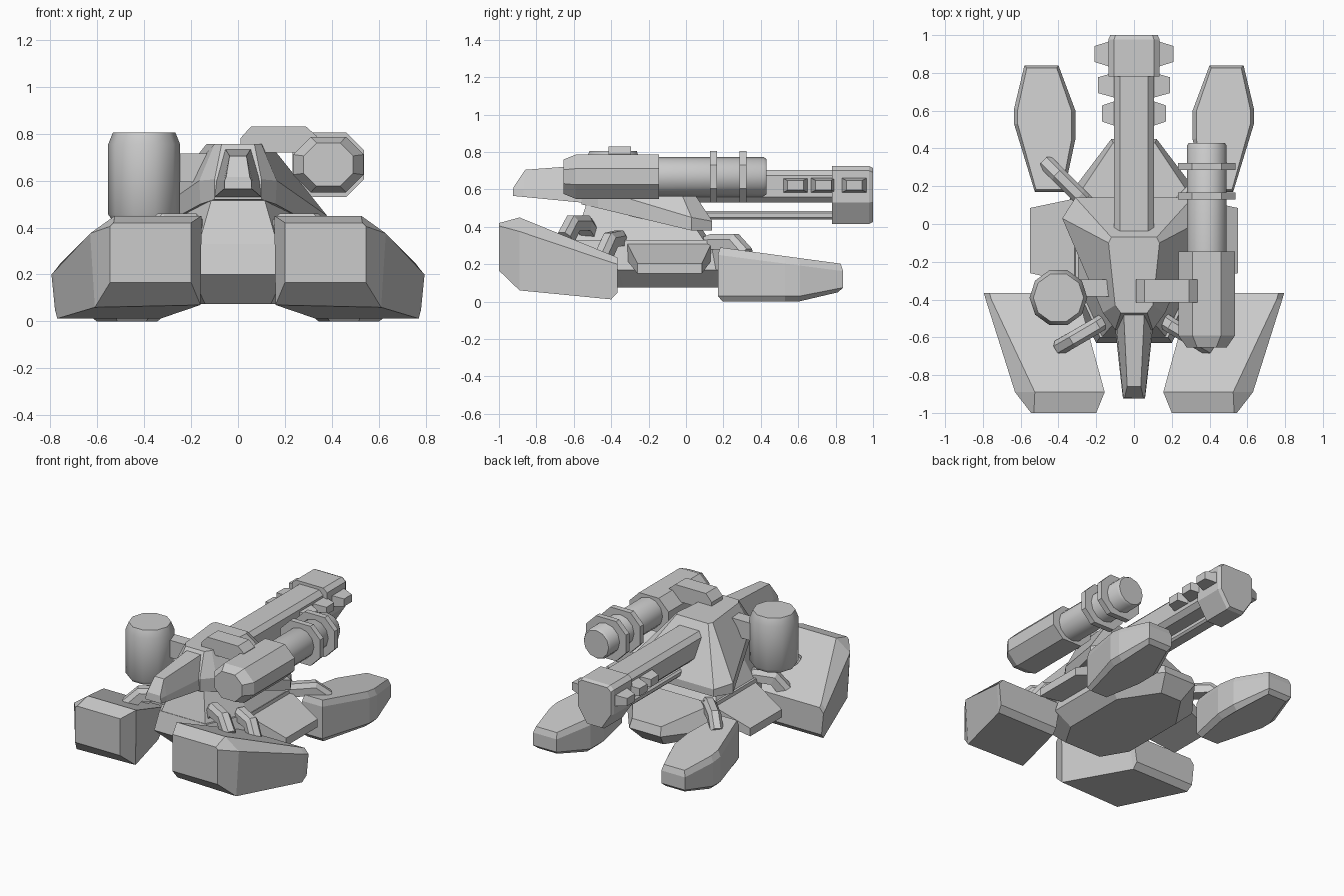
import bpy, bmesh, math
from mathutils import Vector

if "Cube" in bpy.data.objects:
    bpy.data.objects.remove(bpy.data.objects["Cube"])


def loft(name, rings, smooth=False):
    """Skin a list of equal-length closed rings and cap both ends."""
    bm = bmesh.new()
    vs = [[bm.verts.new(p) for p in r] for r in rings]
    n = len(vs[0])
    for a, b in zip(vs, vs[1:]):
        for i in range(n):
            j = (i + 1) % n
            bm.faces.new((a[i], a[j], b[j], b[i]))
    bm.faces.new(vs[0])
    bm.faces.new(vs[-1])
    bmesh.ops.recalc_face_normals(bm, faces=bm.faces)
    me = bpy.data.meshes.new(name)
    bm.to_mesh(me)
    bm.free()
    if smooth:
        me.shade_smooth()
        me.set_sharp_from_angle(angle=math.radians(40))
    ob = bpy.data.objects.new(name, me)
    bpy.context.collection.objects.link(ob)
    return ob


def pair(name, rings):
    for side, s in (("right", 1), ("left", -1)):
        loft(f"{name}_{side}", [[(s * x, y, z) for x, y, z in r] for r in rings])


def sym(half):
    """Complete a half ring across x = 0."""
    return half + [(-x, y, z) for x, y, z in reversed(half)]


def octa(y, cx, cz, w, h, c):
    """Chamfered rectangle across the y axis (half sizes w, h, chamfer c)."""
    q = [(w, h - c), (w - c, h), (c - w, h), (-w, h - c),
         (-w, c - h), (c - w, -h), (w - c, -h), (w, c - h)]
    return [(cx + x, y, cz + z) for x, z in q]


def circle(n, r, place):
    return [place(r * math.cos(2 * math.pi * k / n), r * math.sin(2 * math.pi * k / n))
            for k in range(n)]


def strut(name, path, w, h):
    """Chamfered bar swept along a path that lies in one vertical plane."""
    pts = [Vector(p) for p in path]
    flat = pts[-1] - pts[0]
    side = Vector((flat.y, -flat.x, 0)).normalized()
    rings = []
    for i, p in enumerate(pts):
        t = (pts[min(i + 1, len(pts) - 1)] - pts[max(i - 1, 0)]).normalized()
        up = side.cross(t)
        if up.z < 0:
            up = -up
        rings.append([tuple(p + side * a * w + up * b * h) for a, b in
                      ((1, -1), (1, .3), (.5, 1), (-.5, 1), (-1, .3), (-1, -1))])
    return rings


# Lower hull with a narrow nose toward the back
def hull_ring(f, m, r):
    return sym([(f[0], f[1], f[2]), (m[0], m[1], m[3]), (m[0], m[2], m[3]), r])


loft("hull", [
    hull_ring((.14, -.50, .075), (.24, -.33, .12, .075), (.08, .36, .075)),
    hull_ring((.20, -.63, .20), (.34, -.36, .16, .17), (.12, .45, .17)),
    hull_ring((.18, -.60, .33), (.31, -.32, .13, .33), (.11, .43, .23))])
loft("neck", [
    hull_ring((.17, -.60, .32), (.30, -.32, .10, .32), (.20, .13, .32)),
    hull_ring((.11, -.53, .53), (.20, -.30, -.02, .50), (.15, .04, .46))])

# Side flaps
pair("side_flap", [
    [(.24, -.33, .24), (.24, .15, .24), (.24, .15, .34), (.24, -.33, .34)],
    [(.55, -.26, .15), (.55, .085, .15), (.55, .085, .205), (.55, -.26, .205)]])

# Big front feet
pair("front_foot", [
    [(.20, -1, .166), (.545, -1, .166), (.545, -1, .405), (.53, -1, .42), (.20, -1, .42)],
    [(.16, -.89, .07), (.61, -.89, .06), (.63, -.89, .375), (.525, -.89, .45), (.155, -.89, .45)],
    [(.33, -.40, .012), (.77, -.40, .012), (.785, -.40, .21), (.755, -.40, .25), (.29, -.40, .25)],
    [(.33, -.365, .05), (.78, -.365, .05), (.795, -.365, .20), (.765, -.365, .235), (.30, -.365, .235)]])

# Small rear feet, outlined from above and tapered in layers
outline = [(.58, .84), (.635, .61), (.635, .53), (.525, .17),
           (.37, .17), (.31, .45), (.31, .60), (.40, .84)]


def foot_ring(sx, sy, height):
    return [(.475 + (x - .475) * sx, .5 + (y - .5) * sy, height(y)) for x, y in outline]


pair("rear_foot", [
    foot_ring(.80, .92, lambda y: .05 if y > .7 else 0),
    foot_ring(1, 1, lambda y: .075 if y > .7 else .03),
    foot_ring(1, 1, lambda y: .25 - (y - .17) * .13),
    foot_ring(.88, .96, lambda y: .29 - (y - .17) * .13)])

# Struts joining the feet to the hull
for nm, path in (
    ("front_strut", [(.14, -.50, .36), (.20, -.54, .42), (.32, -.61, .42), (.39, -.65, .34)]),
    ("middle_strut", [(.22, -.33, .29), (.28, -.36, .34), (.39, -.41, .33), (.45, -.45, .24)]),
    ("rear_strut", [(.24, .10, .30), (.29, .15, .32), (.40, .26, .32), (.46, .32, .25)])):
    pair(nm, strut(nm, path, .042, .042))

# Turret shell: tilted base plate, lip, flat roof
loft("turret", [
    sym([(.10, -.56, .52), (.16, -.47, .50), (.38, .03, .38), (.31, .14, .38)]),
    sym([(.10, -.56, .605), (.165, -.47, .60), (.38, .03, .45), (.31, .14, .43)]),
    sym([(.07, -.47, .755), (.10, -.43, .755), (.135, -.10, .755), (.12, -.07, .755)])])

# Pointed beak at the front of the turret
loft("beak", [
    sym([(.11, -.46, .52), (.10, -.46, .60), (.055, -.46, .735)]),
    sym([(.065, -.87, .56), (.062, -.87, .60), (.036, -.86, .705)]),
    sym([(.058, -.925, .565), (.057, -.925, .60), (.05, -.92, .615)])])

# Main gun: barrel, lower rod and muzzle block
loft("main_barrel", [octa(y, 0, .617, .105, .088, .03) for y in (-.10, .80)])
loft("lower_rod", [octa(y, 0, .462, .045, .023, .012) for y in (.02, .79)])
muzzle = [(.06, .415), (.135, .53), (.135, .70), (.105, .725)]
loft("muzzle_block", [
    sym([(x * s, y, .58 + (z - .58) * s) for x, z in muzzle])
    for y, s in ((.78, 1), (.978, 1), (1.0, .93))])

# Fins along the gun
for i, (y, xi, xo) in enumerate(((.585, .09, .17), (.735, .09, .19), (.90, .12, .21))):
    pair(f"gun_fin_{i + 1}", [
        [(x, y + a * d, .622 + b * h) for a, b in ((-1, -1), (1, -1), (1, 1), (-1, 1))]
        for x, d, h in ((xi, .07, .04), (xo, .042, .026))])

# Side cannon: housing, tube, two collars
CX, CZ = .385, .668
loft("cannon_housing", [octa(-.655, CX, CZ, .105, .092, .055),
                        octa(-.59, CX, CZ, .15, .118, .075),
                        octa(-.145, CX, CZ, .15, .118, .075)])
loft("cannon_tube", [circle(12, r, lambda a, b, y=y: (CX + a, y, CZ + b))
                     for y, r in ((-.2, .105), (.415, .105), (.43, .095))], True)
for i, y in enumerate((.148, .305)):
    loft(f"cannon_collar_{i + 1}", [octa(y + d, CX, CZ, .152, .137, .075) for d in (-.019, .019)])

# Arched bracket from the roof to the cannon
loft("cannon_bracket", [
    [(x, y, z) for x, z in ((.01, .72), (.01, .78), (.055, .83), (.29, .83), (.335, .79), (.335, .72))]
    for y in (-.415, -.295)])

# Upright canister and its mount
loft("canister", [circle(10, r, lambda a, b, z=z: (-.40 + a, -.39 + b, z))
                  for z, r in ((.43, .135), (.455, .153), (.755, .153), (.805, .133))], True)
loft("canister_mount", [octa(y, -.21, .655, .11, .06, .02) for y in (-.385, -.295)])
